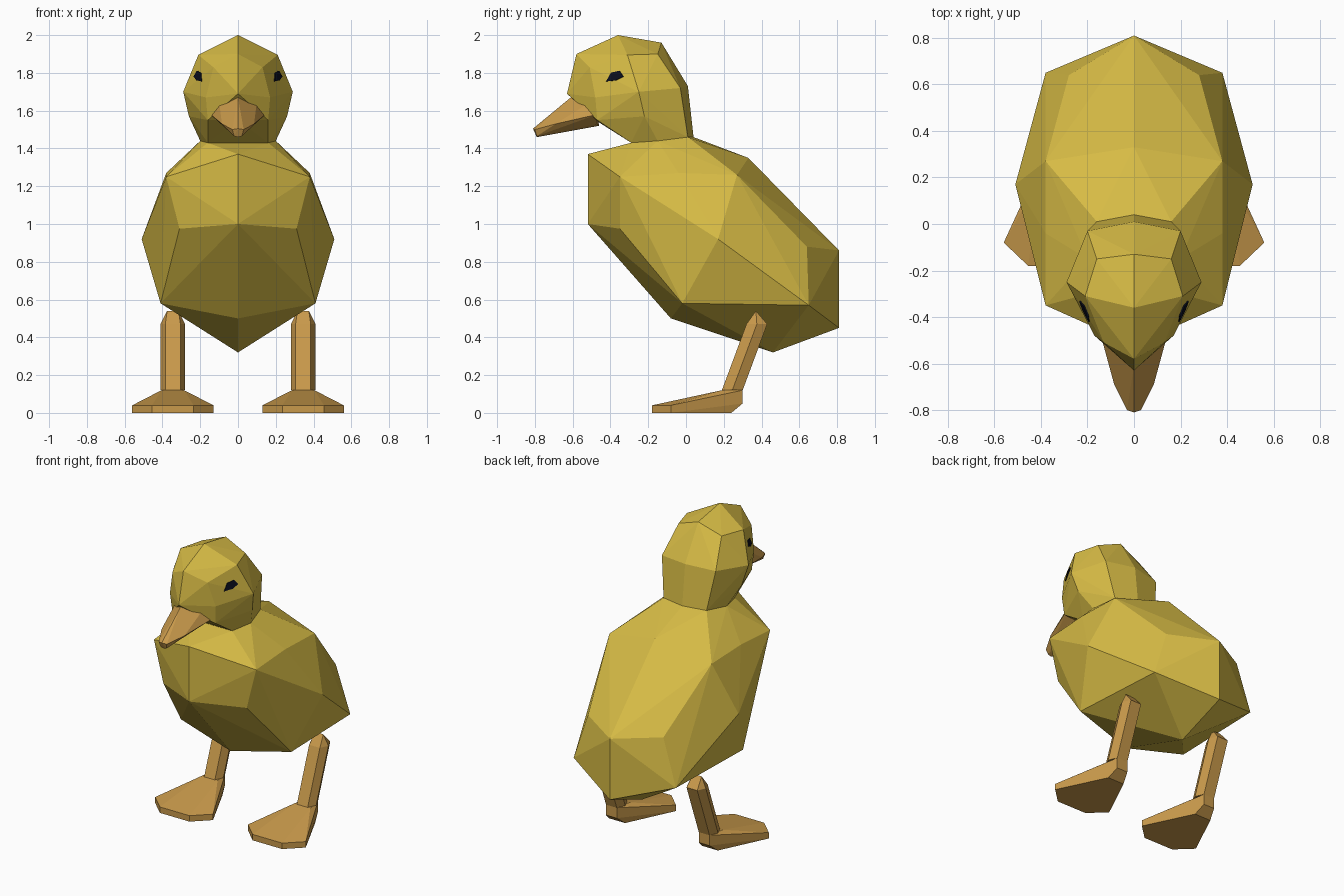
import bpy
import bmesh
import math
from mathutils import Vector
from mathutils.bvhtree import BVHTree

if "Cube" in bpy.data.objects:
    bpy.data.objects.remove(bpy.data.objects["Cube"], do_unlink=True)


def make_material(name, rgb):
    mat = bpy.data.materials.new(name)
    mat.use_nodes = True
    mat.diffuse_color = (*rgb, 1)
    bsdf = mat.node_tree.nodes["Principled BSDF"]
    bsdf.inputs["Base Color"].default_value = (*rgb, 1)
    bsdf.inputs["Roughness"].default_value = 0.9
    return mat


yellow = make_material("down yellow", (0.68, 0.5, 0.06))
orange = make_material("bill orange", (0.58, 0.32, 0.07))
black = make_material("eye black", (0.003, 0.004, 0.012))


def hull(name, points, mat):
    """Faceted convex solid through the given points."""
    bm = bmesh.new()
    for p in points:
        bm.verts.new(p)
    result = bmesh.ops.convex_hull(bm, input=bm.verts[:])
    loose = {g for g in result["geom_interior"] + result["geom_unused"]
             if isinstance(g, bmesh.types.BMVert)}
    bmesh.ops.delete(bm, geom=list(loose), context="VERTS")
    bmesh.ops.dissolve_limit(bm, angle_limit=math.radians(2),
                             verts=bm.verts[:], edges=bm.edges[:])
    bmesh.ops.recalc_face_normals(bm, faces=bm.faces[:])
    mesh = bpy.data.meshes.new(name)
    bm.to_mesh(mesh)
    bm.free()
    mesh.materials.append(mat)
    obj = bpy.data.objects.new(name, mesh)
    bpy.context.collection.objects.link(obj)
    return obj


def both_sides(centre, side):
    """Centre-line (y, z) points plus side points mirrored in x."""
    return ([(0, y, z) for y, z in centre]
            + [(s * x, y, z) for x, y, z in side for s in (1, -1)])


# Plump body, tilted down towards the tail
hull("body", both_sides(
    [(-.52, 1.37), (-.52, 1.0), (-.08, .5), (.46, .32),
     (.81, .45), (.81, .86), (.33, 1.35), (.04, 1.46), (-.29, 1.43)],
    [(.38, -.35, 1.25), (.31, -.35, .975), (.41, -.02, .58),
     (.27, .37, .49), (.38, .65, .57), (.28, .64, .88),
     (.51, .17, .92), (.38, .27, 1.26), (.38, -.04, 1.27),
     (.16, .01, 1.46), (.2, -.15, 1.44), (.16, -.29, 1.43)]), yellow)

# Head and neck
head = hull("head", both_sides(
    [(-.36, 2.0), (-.13, 1.96), (.01, 1.73), (.04, 1.46),
     (-.58, 1.9), (-.63, 1.69), (-.48, 1.55), (-.29, 1.43)],
    [(.21, -.31, 1.895), (.16, -.15, 1.9), (.13, -.51, 1.83),
     (.29, -.25, 1.7), (.26, -.22, 1.57), (.2, -.15, 1.44),
     (.2, -.03, 1.72), (.16, .01, 1.46),
     (.17, -.48, 1.67), (.16, -.47, 1.55), (.16, -.29, 1.43)]), yellow)

# Bill
hull("bill", both_sides(
    [(-.61, 1.67), (-.81, 1.505), (-.79, 1.46), (-.46, 1.52)],
    [(.1, -.5, 1.65), (.145, -.47, 1.58), (.085, -.69, 1.53),
     (.03, -.8, 1.5), (.02, -.79, 1.465), (.06, -.47, 1.53)]), orange)

# Eyes: thin plates laid on the sides of the head
bm = bmesh.new()
bm.from_mesh(head.data)
tree = BVHTree.FromBMesh(bm)
bm.free()
outline = [(-.42, 1.755), (-.395, 1.8), (-.35, 1.81), (-.33, 1.78), (-.37, 1.76)]
for side, label in ((1, "left"), (-1, "right")):
    plate = []
    for y, z in outline:
        hit, normal, _, _ = tree.ray_cast(Vector((side, y, z)), Vector((-side, 0, 0)))
        plate += [hit + normal * .006, hit - normal * .002]
    hull(label + "_eye", plate, black)

# Legs and webbed feet
hexagon = [(-.065, 0), (-.04, -.055), (.04, -.055),
           (.065, 0), (.04, .055), (-.04, .055)]
sole = [(.11, -.18), (.215, -.08), (.06, .24)]
for side, label in ((1, "left"), (-1, "right")):
    x0 = .345 * side
    leg = [(x0 + x, y + cy, z) for cy, z in ((.245, .12), (.375, .47))
           for x, y in hexagon]
    leg += [(x0 + x, .37, .54) for x in (-.03, .03)]
    hull(label + "_leg", leg, orange)

    foot = [(x, y, 0) for x, y in sole] + [(x, y, .04) for x, y in sole[:2]]
    foot += [(.06, .19, .12), (.04, .3, .12), (.04, .3, .05)]
    hull(label + "_foot",
         [(x0 + s * x, y, z) for x, y, z in foot for s in (1, -1)], orange)
